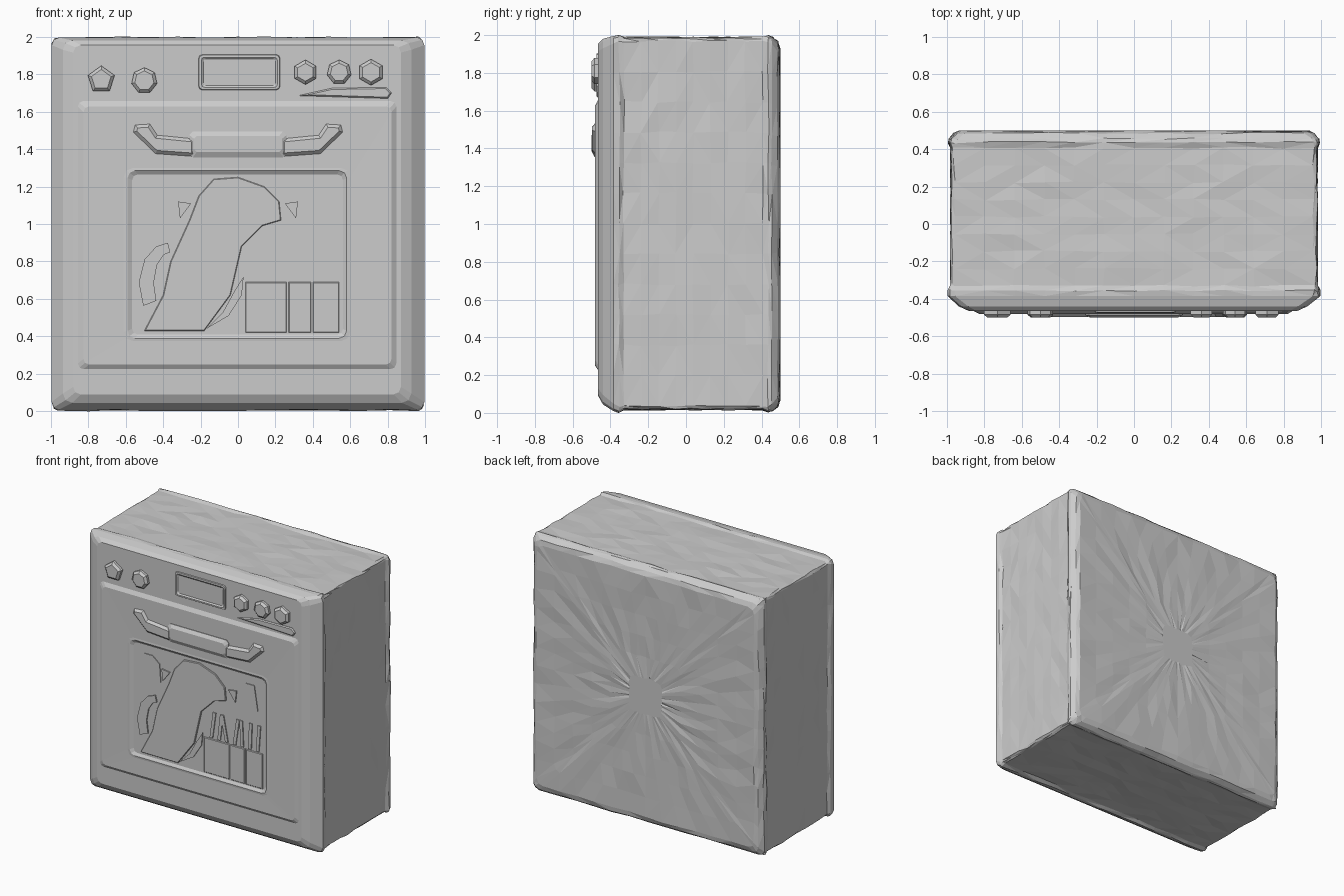
import bpy, bmesh, math, random
from mathutils import Vector

if "Cube" in bpy.data.objects:
    bpy.data.objects.remove(bpy.data.objects["Cube"])

random.seed(4)


def finish(name, bm):
    bmesh.ops.recalc_face_normals(bm, faces=bm.faces)
    mesh = bpy.data.meshes.new(name)
    bm.to_mesh(mesh)
    bm.free()
    ob = bpy.data.objects.new(name, mesh)
    bpy.context.collection.objects.link(ob)
    return ob


def ring(y, x0, x1, z0, z1, r, side=1, arc=2):
    """Rounded rectangle in the XZ plane, sides divided into `side` spans."""
    pts = []
    corners = [(x1 - r, z1 - r), (x0 + r, z1 - r), (x0 + r, z0 + r), (x1 - r, z0 + r)]
    for i, (cx, cz) in enumerate(corners):
        for k in range(arc + 1):
            a = math.pi / 2 * (i + k / arc)
            pts.append(Vector((cx + r * math.cos(a), y, cz + r * math.sin(a))))
        nx, nz = corners[(i + 1) % 4]
        a = math.pi / 2 * (i + 1)
        end = Vector((nx + r * math.cos(a), y, nz + r * math.sin(a)))
        start = pts[-1].copy()
        pts += [start.lerp(end, k / side) for k in range(1, side)]
    return pts


def loft(name, sections, side=1, arc=2, wobble=0.0, calm=0):
    """Skin rounded rectangles; sections after `calm` get hand-hewn facets."""
    bm = bmesh.new()
    rings = []
    for i, s in enumerate(sections):
        vs = []
        for p in ring(*s, side=side, arc=arc):
            if i >= calm and wobble:
                p += Vector([random.uniform(-wobble, wobble) for _ in range(3)])
                p.y = min(p.y, 0.5)
                p.z = min(max(p.z, 0), 2)
            vs.append(bm.verts.new(p))
        rings.append(vs)
    n = len(rings[0])
    for a, b in zip(rings, rings[1:]):
        for j in range(n):
            bm.faces.new((a[j], a[(j + 1) % n], b[(j + 1) % n], b[j]))
    bm.faces.new(rings[0])
    bm.faces.new(rings[-1])
    if wobble:
        bmesh.ops.triangulate(bm, faces=[f for f in bm.faces if len(f.verts) == 4])
    return finish(name, bm)


def prism(name, pts, back, front, bevel=0.0):
    """Extrude an XZ outline forward, with a faceted edge."""
    bm = bmesh.new()
    face = bm.faces.new([bm.verts.new((x, back, z)) for x, z in pts])
    ext = bmesh.ops.extrude_face_region(bm, geom=[face])
    for v in ext["geom"]:
        if isinstance(v, bmesh.types.BMVert):
            v.co.y = front
    if bevel:
        edges = [e for e in bm.edges if all(abs(v.co.y - front) < 1e-5 for v in e.verts)]
        bmesh.ops.bevel(bm, geom=edges, offset=bevel, segments=1, affect='EDGES')
    return finish(name, bm)


def box(x0, x1, z0, z1):
    return [(x0, z0), (x1, z0), (x1, z1), (x0, z1)]


# Casing: chamfered fascia, slightly narrower cabinet, rimmed back panel
casing = [(-0.465, -0.88, 0.87, 0.09, 1.955, 0.04),
          (-0.44, -0.935, 0.925, 0.045, 1.98, 0.05),
          (-0.385, -0.995, 0.995, 0.01, 1.995, 0.04),
          (-0.355, -0.99, 0.99, 0.005, 1.998, 0.03)]
for i in range(9):
    casing.append((-0.33 + i * 0.092, -0.978, 0.978, 0.017, 1.988, 0.02))
casing += [(0.435, -0.99, 0.99, 0.006, 1.997, 0.03),
           (0.455, -0.985, 0.985, 0.01, 1.99, 0.04),
           (0.485, -0.96, 0.96, 0.035, 1.965, 0.05)]
for h in (0.93, 0.78, 0.62, 0.46, 0.3, 0.14):
    casing.append((0.497, -h, h, 1 - h, 1 + h, 0.05))
loft("oven_casing", casing, side=12, wobble=0.005, calm=3)

# Door with a sunken window
loft("oven_door", [(-0.45, -0.86, 0.85, 0.22, 1.66, 0.03),
                   (-0.465, -0.855, 0.845, 0.225, 1.657, 0.03),
                   (-0.481, -0.825, 0.82, 0.25, 1.628, 0.03),
                   (-0.479, -0.61, 0.60, 0.375, 1.30, 0.05),
                   (-0.481, -0.59, 0.58, 0.39, 1.285, 0.04),
                   (-0.468, -0.565, 0.56, 0.41, 1.265, 0.03)])

# Window relief: broad reflection, baking tray, rack supports
W_BACK, W_FRONT = -0.46, -0.479
prism("window_reflection", [(-0.50, 0.43), (-0.18, 0.43), (-0.04, 0.62), (0.02, 0.88),
                            (0.13, 0.99), (0.23, 1.02), (0.22, 1.12), (0.14, 1.20),
                            (0.0, 1.25), (-0.13, 1.24), (-0.21, 1.15), (-0.26, 1.02),
                            (-0.36, 0.80), (-0.40, 0.62)], W_BACK, W_FRONT, 0.004)
for i, (x0, x1) in enumerate([(0.04, 0.26), (0.27, 0.39), (0.40, 0.54)]):
    prism(f"baking_tray_{i + 1}", box(x0, x1, 0.42, 0.69), W_BACK, -0.475, 0.004)
for i in range(7):
    x = 0.09 + i * 0.066
    lean = random.uniform(-0.04, 0.04)
    prism(f"rack_bar_{i + 1}", [(x, 0.70), (x + 0.025, 0.70),
                                (x + 0.025 + lean, 0.90), (x + lean, 0.90)], W_BACK, -0.476)
for s, label in ((-1, "left"), (1, "right")):
    prism(f"shelf_support_{label}", [(s * 0.50, 1.01), (s * 0.33, 1.01), (s * 0.34, 1.15),
                                     (s * 0.40, 1.20), (s * 0.47, 1.20)], W_BACK, -0.474)
    prism(f"shelf_clip_{label}", [(s * 0.31, 1.03), (s * 0.25, 1.11), (s * 0.32, 1.12)],
          W_BACK, -0.478)
# Curved fan cover edge and reflected swoosh
outer = [(-0.37 + 0.16 * math.cos(a), 0.68 + 0.22 * math.sin(a)) for a in (1.6, 2.0, 2.5, 3.1, 3.7)]
inner = [(-0.36 + 0.09 * math.cos(a), 0.68 + 0.17 * math.sin(a)) for a in (3.7, 3.1, 2.5, 2.0, 1.6)]
prism("fan_cover_edge", outer + inner, W_BACK, -0.478)
prism("window_glint", [(-0.17, 0.44), (-0.05, 0.51), (0.02, 0.62), (0.03, 0.72),
                       (-0.02, 0.64), (-0.08, 0.53)], W_BACK, -0.477)

# Handle: thick grip with two upswept arms
arm = [(0.23, 1.36), (0.44, 1.375), (0.56, 1.49), (0.55, 1.53), (0.47, 1.535),
       (0.43, 1.475), (0.23, 1.455)]
for s, label in ((-1, "left"), (1, "right")):
    prism(f"handle_arm_{label}", [(s * x, z) for x, z in arm], -0.47, -0.497, 0.018)
loft("handle_grip", [(-0.47, -0.26, 0.26, 1.355, 1.495, 0.02),
                     (-0.485, -0.26, 0.26, 1.355, 1.495, 0.02),
                     (-0.50, -0.235, 0.235, 1.385, 1.47, 0.015)], arc=1)

# Control knobs, low-sided with a faceted rim
for i, (x, z, r, n) in enumerate([(-0.73, 1.77, 0.075, 5), (-0.50, 1.765, 0.07, 7),
                                  (0.36, 1.81, 0.066, 6), (0.54, 1.81, 0.066, 7),
                                  (0.71, 1.81, 0.07, 6)]):
    pts = [(x + r * math.cos(math.pi / 2 + k * math.tau / n),
            z + r * math.sin(math.pi / 2 + k * math.tau / n)) for k in range(n)]
    prism(f"control_knob_{i + 1}", pts, -0.455, -0.50, 0.016)

# Clock display with raised rim
loft("clock_display", [(-0.45, -0.215, 0.228, 1.71, 1.91, 0.02),
                       (-0.473, -0.208, 0.222, 1.718, 1.902, 0.02),
                       (-0.474, -0.195, 0.21, 1.73, 1.89, 0.015),
                       (-0.466, -0.185, 0.20, 1.74, 1.88, 0.012)])

# Trim strip below the right-hand knobs
prism("knob_trim", [(0.32, 1.685), (0.80, 1.67), (0.82, 1.70), (0.79, 1.73), (0.50, 1.725)],
      -0.455, -0.475, 0.007)
